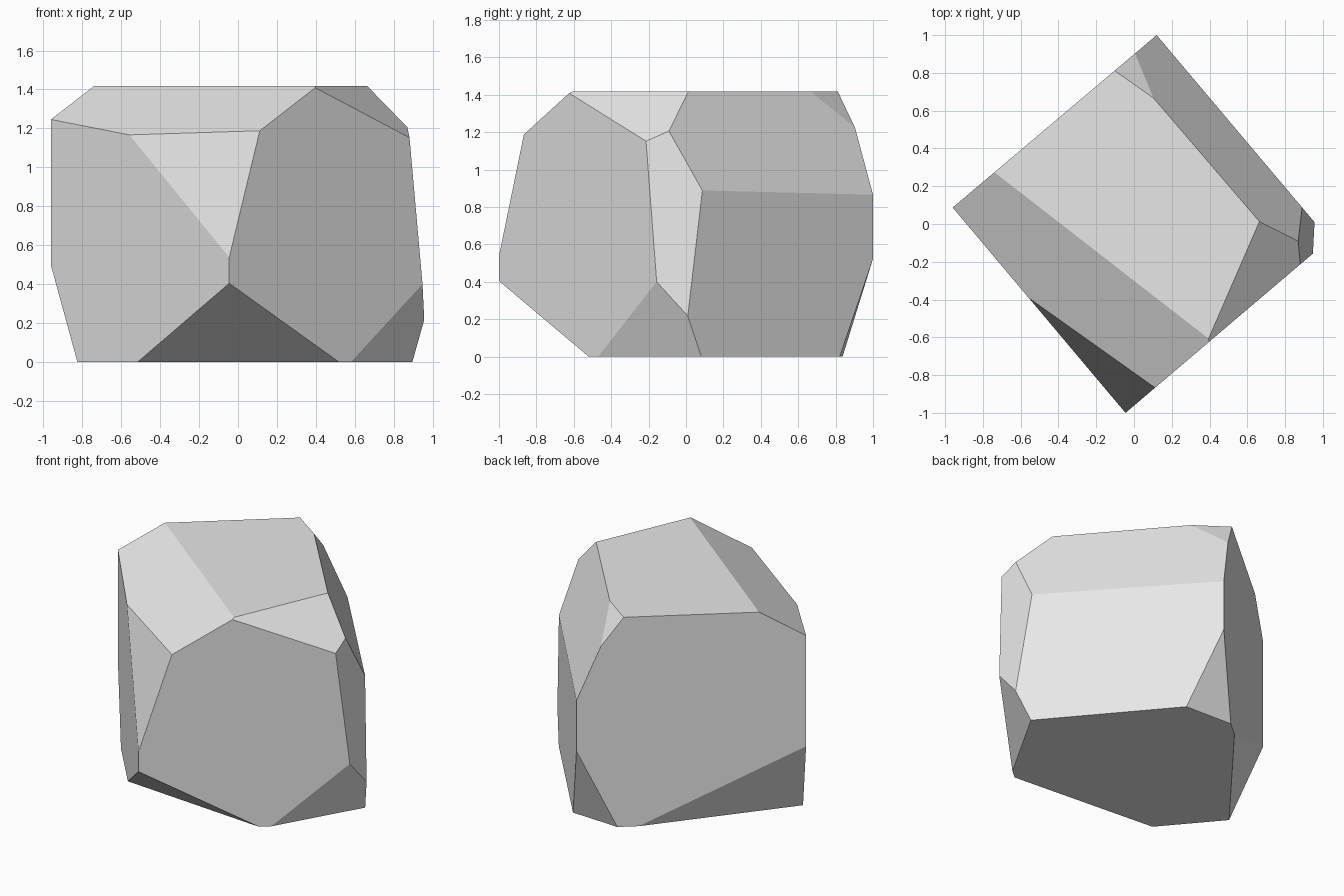
import bpy
import bmesh
from mathutils import Vector

if "Cube" in bpy.data.objects:
    bpy.data.objects.remove(bpy.data.objects["Cube"], do_unlink=True)

HEIGHT = 1.417

# Single stone colour
stone = bpy.data.materials.new("pale_grey_stone")
stone.use_nodes = True
colour = (0.8, 0.8, 0.8, 1.0)
stone.diffuse_color = colour
stone.node_tree.nodes["Principled BSDF"].inputs["Base Color"].default_value = colour


def chop(bm, *points):
    """Slice off everything outside the plane through three points."""
    a, b, c = (Vector(p) for p in points)
    normal = (b - a).cross(c - a).normalized()
    middle = Vector((0, 0, HEIGHT / 2))
    if normal.dot(a - middle) < 0:
        normal.negate()
    bmesh.ops.bisect_plane(
        bm, geom=bm.verts[:] + bm.edges[:] + bm.faces[:], dist=0.0001,
        plane_co=a, plane_no=normal, clear_outer=True)
    rim = [e for e in bm.edges if e.is_boundary]
    if rim:
        bmesh.ops.holes_fill(bm, edges=rim, sides=0)


# Four-sided block, turned on its corner
front, left, back, right = (-0.045, -1), (0.96 * -1, 0.087), (0.12, 1), (1.034, -0.083)
bm = bmesh.new()
base = bm.faces.new([bm.verts.new((*p, 0)) for p in (front, right, back, left)])
raised = bmesh.ops.extrude_face_region(bm, geom=[base])["geom"]
bmesh.ops.translate(bm, vec=(0, 0, HEIGHT),
                    verts=[v for v in raised if isinstance(v, bmesh.types.BMVert)])
bmesh.ops.recalc_face_normals(bm, faces=bm.faces[:])

# Corners shared between neighbouring chips
ridge = (0.664, 0.013, HEIGHT)
shoulder = (0.88, -0.21, 1.154)
brow = (0.108, -0.864, 1.188)
elbow = (0.89, 0.087, 0.89)
hip = (0.946, -0.158, 0.4)

# Long bevels along the upper edges
chop(bm, (*left, 1.246), brow, (-0.738, 0.273, HEIGHT))
chop(bm, (*back, 0.866), elbow, ridge)

# Chips on the right-hand corner, from top to bottom
chop(bm, ridge, (0.405, -0.616, 1.405), shoulder)
chop(bm, elbow, (0.955, 0.013, 0.226), shoulder)
chop(bm, hip, (0.58, -0.468, 0), (0.895, 0.083, 0))

# Chips on the front corner
chop(bm, (-0.572, -0.378, 1.174), brow, (*front, 0.538))
chop(bm, (*front, 0.405), (0.52, -0.52, 0), (-0.515, -0.44, 0))

# Chips on the back corner
chop(bm, (-0.1, 0.81, HEIGHT), (0.013, 0.91, 1.212), (0.12, 0.655, HEIGHT))
chop(bm, (*back, 0.524), (0.27, 0.822, 0), (-0.073, 0.837, 0))

# Chip under the left corner
chop(bm, (*left, 0.497), (-0.824, -0.075, 0), (-0.172, 0.754, 0))

bmesh.ops.recalc_face_normals(bm, faces=bm.faces[:])
mesh = bpy.data.meshes.new("rock")
bm.to_mesh(mesh)
bm.free()
mesh.materials.append(stone)
rock = bpy.data.objects.new("rock", mesh)
bpy.context.collection.objects.link(rock)
